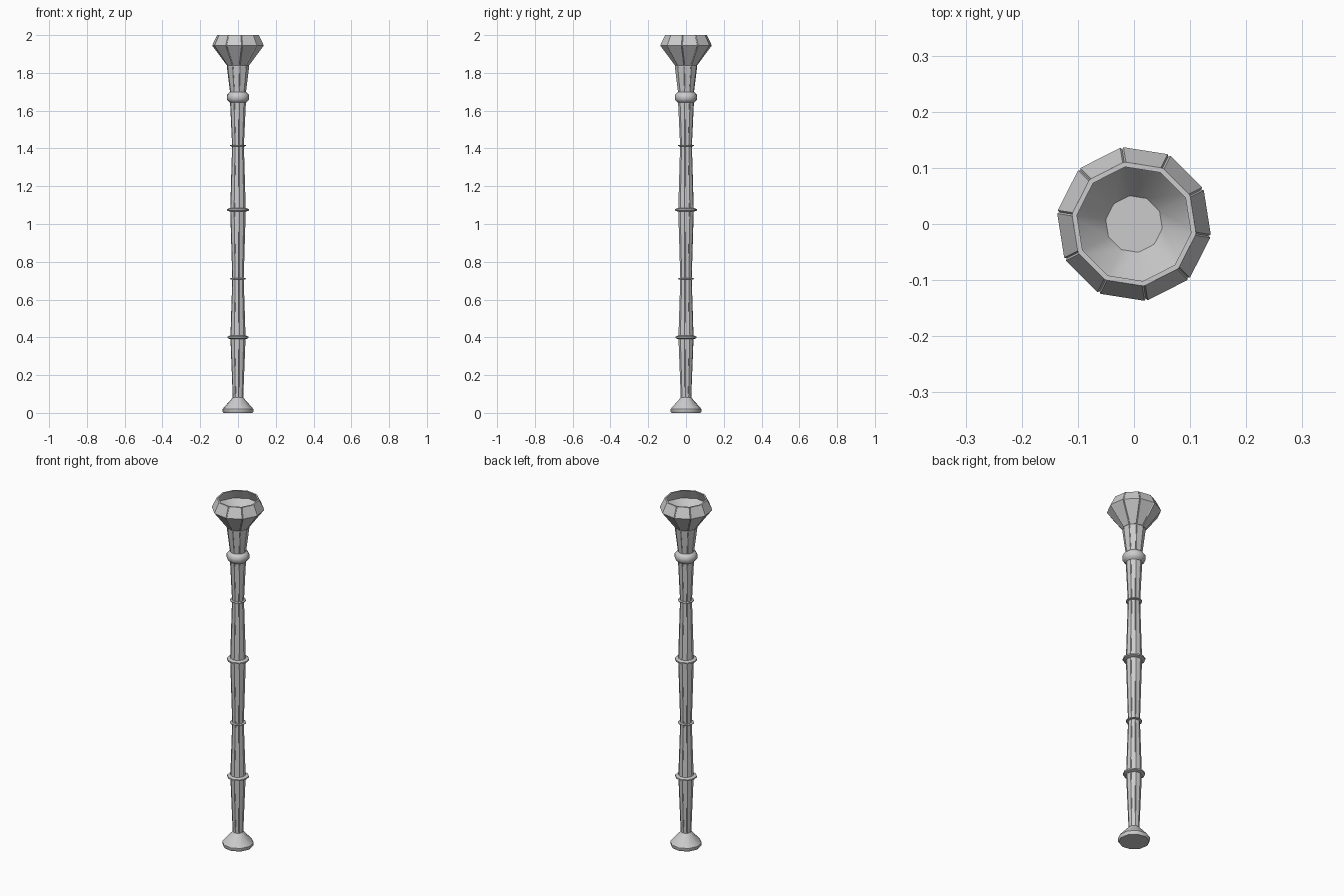
import bpy, bmesh, math

if "Cube" in bpy.data.objects:
    bpy.data.objects.remove(bpy.data.objects["Cube"])

SIDES = 10
OFFSET = math.radians(27)


def section(r, z, groove):
    """Ten-sided cross-section, with an optional narrow notch at each corner."""
    pts = []
    for i in range(SIDES):
        a = OFFSET + i * 2 * math.pi / SIDES
        if groove:
            d = groove / r
            side = r * (1 - 0.3 * d)
            for da, rr in ((-d, side), (0, r - groove * 1.5), (d, side)):
                pts.append((rr * math.cos(a + da), rr * math.sin(a + da), z))
        else:
            pts.append((r * math.cos(a), r * math.sin(a), z))
    return pts


def loft(name, profile, groove=0.0, cap_start=True, cap_end=True, smooth=False, inward=False):
    """Skin a list of (radius, height) rows into one object."""
    bm = bmesh.new()
    rows = [[bm.verts.new(p) for p in section(r, z, groove)] for r, z in profile]
    n = len(rows[0])
    for a, b in zip(rows, rows[1:]):
        for i in range(n):
            j = (i + 1) % n
            bm.faces.new((a[i], a[j], b[j], b[i]))
    if cap_start:
        bm.faces.new(rows[0][::-1])
    if cap_end:
        bm.faces.new(rows[-1])
    # a lining is listed from the rim downwards, so its winding already faces inwards
    if not inward:
        bmesh.ops.recalc_face_normals(bm, faces=bm.faces)
    mesh = bpy.data.meshes.new(name)
    bm.to_mesh(mesh)
    bm.free()
    ob = bpy.data.objects.new(name, mesh)
    bpy.context.collection.objects.link(ob)
    if smooth:
        bpy.ops.object.select_all(action='DESELECT')
        bpy.context.view_layer.objects.active = ob
        ob.select_set(True)
        bpy.ops.object.shade_smooth_by_angle(angle=math.radians(38))
    return ob


# flared foot
loft("foot", [(0.078, 0), (0.083, 0.008), (0.083, 0.02), (0.034, 0.075), (0.027, 0.083)], smooth=True)

# fluted shaft, swelling and narrowing between the rings
loft("shaft", [(0.028, 0.07), (0.041, 0.40), (0.031, 0.71), (0.042, 1.075),
               (0.032, 1.415), (0.043, 1.65)], groove=0.002)

# rings around the shaft
for i, (z, r, h) in enumerate([(0.40, 0.057, 0.010), (0.71, 0.042, 0.006),
                               (1.075, 0.058, 0.010), (1.415, 0.042, 0.006)]):
    loft(f"shaft_ring_{i + 1}", [(r - 0.017, z - h), (r, z - h * 0.4),
                                 (r, z + h * 0.4), (r - 0.017, z + h)], smooth=True)

# collar
loft("collar", [(0.043, 1.642), (0.052, 1.65), (0.060, 1.66), (0.060, 1.682),
                (0.052, 1.692), (0.042, 1.70)], smooth=True)

# fluted neck and the lip under the bowl
loft("neck", [(0.042, 1.69), (0.060, 1.832)], groove=0.002)
loft("neck_lip", [(0.056, 1.828), (0.060, 1.832), (0.060, 1.838), (0.056, 1.842)])

# faceted bowl with notched corners
loft("bowl", [(0.060, 1.84), (0.139, 1.945), (0.112, 2.0)], groove=0.003, cap_end=False)

# bowl rim and hollow lining
loft("bowl_lining", [(0.112, 2.0), (0.103, 2.0), (0.128, 1.946), (0.051, 1.846)],
     cap_start=False, smooth=True, inward=True)
